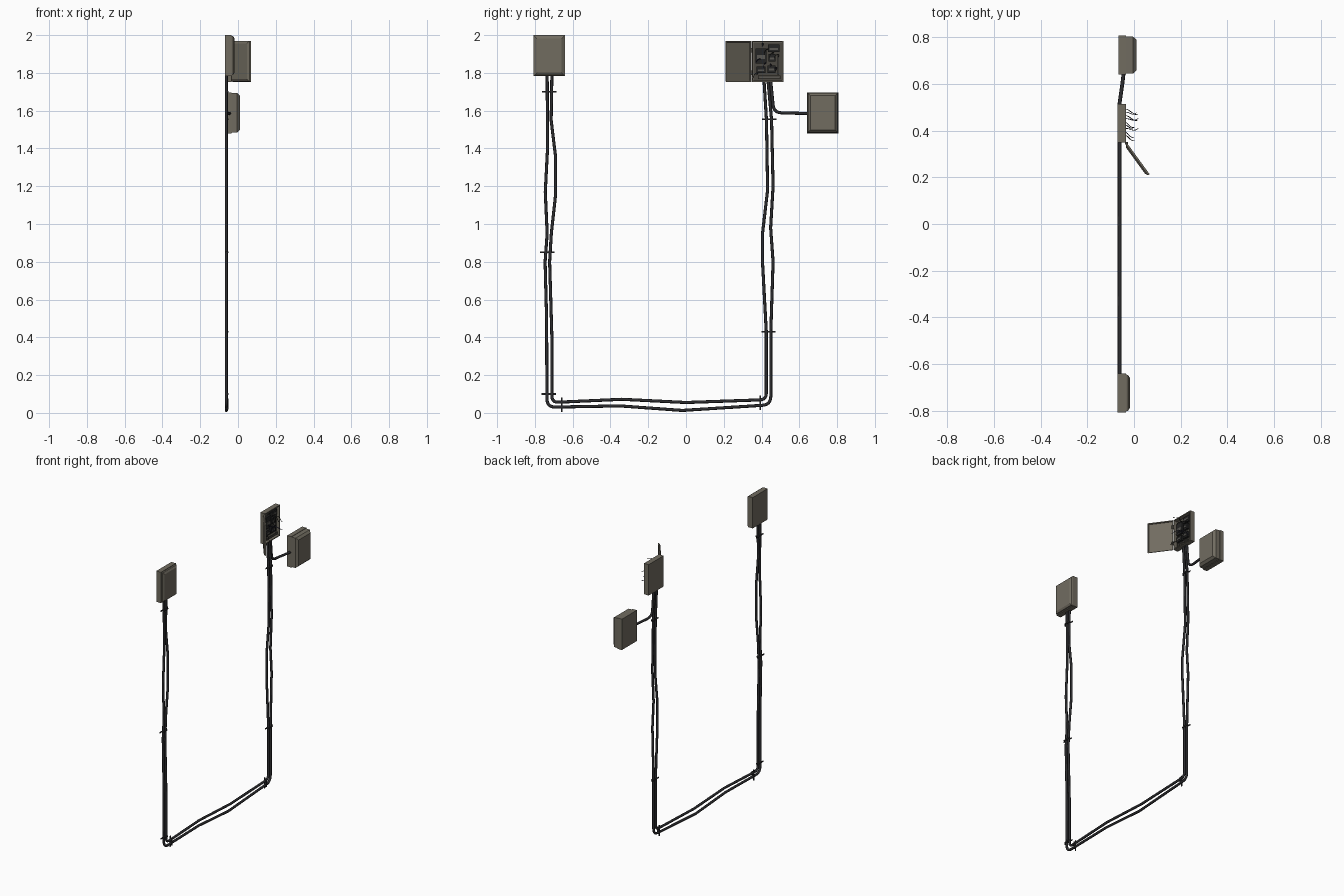
import bpy, bmesh, math, random
from mathutils import Vector, Matrix

if "Cube" in bpy.data.objects:
    bpy.data.objects.remove(bpy.data.objects["Cube"])

random.seed(4)


def material(name, rgb):
    m = bpy.data.materials.new(name)
    m.diffuse_color = (*rgb, 1)
    m.use_nodes = True
    m.node_tree.nodes["Principled BSDF"].inputs["Base Color"].default_value = m.diffuse_color
    return m


METAL = material("olive grey metal", (0.165, 0.150, 0.118))
INNER = material("dark metal", (0.07, 0.064, 0.052))
CABLE = material("cable black", (0.025, 0.025, 0.028))
PART = material("component black", (0.018, 0.018, 0.018))
PLATE = material("component grey", (0.10, 0.095, 0.085))
WIRE = material("wire navy", (0.02, 0.02, 0.06))


def finish(bm, name, mat):
    bmesh.ops.recalc_face_normals(bm, faces=bm.faces)
    me = bpy.data.meshes.new(name)
    bm.to_mesh(me)
    bm.free()
    me.materials.append(mat)
    ob = bpy.data.objects.new(name, me)
    bpy.context.collection.objects.link(ob)
    return ob


def box(name, x, y, z, mat):
    bm = bmesh.new()
    bmesh.ops.create_cube(bm, size=1)
    for v in bm.verts:
        v.co = [a + (b - a) * (c + 0.5) for (a, b), c in zip((x, y, z), v.co)]
    return finish(bm, name, mat)


def stack(name, y, z, rings, mat, open_front=False):
    """Rectangular rings (x, inset) skinned along +x."""
    bm = bmesh.new()
    loops = []
    for x, i in rings:
        loops.append([bm.verts.new((x, a, b)) for a, b in (
            (y[0] + i, z[0] + i), (y[1] - i, z[0] + i),
            (y[1] - i, z[1] - i), (y[0] + i, z[1] - i))])
    for p, q in zip(loops, loops[1:]):
        for k in range(4):
            bm.faces.new((p[k], p[(k + 1) % 4], q[(k + 1) % 4], q[k]))
    bm.faces.new(loops[0])
    bm.faces.new(loops[-1])
    return finish(bm, name, mat)


def tube(name, pts, r, mat, sides=1):
    cu = bpy.data.curves.new(name, 'CURVE')
    cu.dimensions = '3D'
    cu.bevel_depth, cu.bevel_resolution, cu.use_fill_caps = r, sides, True
    s = cu.splines.new('POLY')
    s.points.add(len(pts) - 1)
    for p, c in zip(s.points, pts):
        p.co = (*c, 1)
    s.use_smooth = True
    cu.materials.append(mat)
    ob = bpy.data.objects.new(name, cu)
    bpy.context.collection.objects.link(ob)
    bpy.ops.object.select_all(action='DESELECT')
    ob.select_set(True)
    bpy.context.view_layer.objects.active = ob
    bpy.ops.object.convert(target='MESH')
    return ob


def cable(name, path, corners=(), rad=0.045, x=-0.0615):
    """Cable on the wall; listed corner points are rounded."""
    pts = [Vector((p[2] if len(p) > 2 else x, p[0], p[1])) for p in path]
    out = []
    for i, p in enumerate(pts):
        if i not in corners:
            out.append(p)
            continue
        a = p + (pts[i - 1] - p).normalized() * rad
        b = p + (pts[i + 1] - p).normalized() * rad
        for k in range(7):
            t = k / 6
            out.append(a * (1 - t) ** 2 + p * 2 * t * (1 - t) + b * t * t)
    return tube(name, out, 0.0082, CABLE, 2)


# closed boxes: body plus chamfered lid
stack("left_box", (-0.807, -0.641), (1.783, 2.0),
      [(-0.07, 0), (-0.034, 0), (-0.034, 0.004), (-0.026, 0.006), (-0.018, 0.018)], METAL)
stack("right_box", (0.641, 0.807), (1.48, 1.697),
      [(-0.066, 0), (-0.034, 0), (-0.034, 0.003), (-0.004, 0.004), (0.011, 0.018)], METAL)

# open box: hollow tray with dark back panel
OY, OZ = (0.349, 0.515), (1.753, 1.97)
stack("open_box", OY, OZ, [(-0.07, 0), (-0.034, 0), (-0.034, 0.006), (-0.06, 0.006)], METAL)
box("back_panel", (-0.0605, -0.057), (0.357, 0.507), (1.761, 1.962), INNER)

# swung door, hollow on its inner side
door = stack("door", (0, 0.166), OZ, [(0.015, 0.014), (0.008, 0.002), (0, 0), (0, 0.006), (0.006, 0.008)], METAL)
door.data.transform(Matrix.Translation((-0.03, 0.347, 0)) @ Matrix.Rotation(math.radians(-144), 4, 'Z'))
for z in (1.80, 1.92):
    box("hinge", (-0.038, -0.026), (0.341, 0.352), (z - 0.012, z + 0.012), INNER)

# electrical components
for y0, y1, z0, z1, m in ((0.368, 0.425, 1.85, 1.93, PART), (0.437, 0.475, 1.86, 1.90, PART),
                          (0.435, 0.495, 1.91, 1.95, PART), (0.372, 0.42, 1.80, 1.835, PART),
                          (0.432, 0.475, 1.80, 1.84, PART), (0.38, 0.50, 1.768, 1.785, INNER)):
    box("component", (-0.058, -0.042), (y0, y1), (z0, z1), m)
    box("component_face", (-0.042, -0.038), (y0 + 0.008, y1 - 0.008),
        (z0 + (z1 - z0) * 0.3, z0 + (z1 - z0) * 0.55), PLATE)
box("bus_bar", (-0.058, -0.048), (0.484, 0.492), (1.79, 1.90), PLATE)

# loose wires curling out of the open box
for i in range(9):
    y, z = 0.375 + 0.014 * i, 1.79 + 0.15 * ((i * 4) % 9) / 8
    reach = random.uniform(0.045, 0.07)
    dy, dz = random.uniform(-0.02, 0.015), random.uniform(-0.03, 0.03)
    pts = [(-0.05 + reach * t, y + dy * t * t + 0.006 * math.sin(6 * t), z + dz * t + 0.012 * math.sin(4 * t))
           for t in [k / 7 for k in range(8)]]
    tube("loose_wire", pts, 0.0018, WIRE if i % 2 else PART, 0)

# long cables between the left and open boxes
cable("outer_cable", [(-0.735, 1.79), (-0.733, 1.40), (-0.745, 1.17), (-0.735, 0.95), (-0.746, 0.80),
                      (-0.738, 0.50), (-0.736, 0.03), (-0.35, 0.037), (-0.02, 0.013), (0.449, 0.043),
                      (0.449, 0.43), (0.461, 0.80), (0.448, 0.98), (0.461, 1.20), (0.453, 1.55), (0.434, 1.76)], (6, 9))
cable("inner_cable", [(-0.71, 1.79), (-0.714, 1.55), (-0.691, 1.36), (-0.691, 1.15), (-0.713, 0.95),
                      (-0.722, 0.80), (-0.71, 0.40), (-0.71, 0.055), (-0.34, 0.072), (0.0, 0.055), (0.425, 0.07),
                      (0.425, 0.43), (0.405, 0.80), (0.405, 0.95), (0.432, 1.18), (0.426, 1.55), (0.413, 1.76)], (7, 10), 0.035)
# short branch to the right box
cable("branch_cable", [(0.448, 1.76), (0.465, 1.59), (0.52, 1.588), (0.60, 1.586, -0.05), (0.65, 1.585, -0.044)], (1,), 0.04)


# clips holding cable pairs to the wall
def clip(y, z, upright):
    a, t = 0.038, 0.004
    ys, zs = ((y - t, y + t), (z - a, z + a)) if upright else ((y - a, y + a), (z - t, z + t))
    box("clip_plate", (-0.069, -0.065), ys, zs, CABLE)
    b = 0.024
    ys, zs = ((y - t, y + t), (z - b, z + b)) if upright else ((y - b, y + b), (z - t, z + t))
    box("clip_strap", (-0.069, -0.0515), ys, zs, CABLE)


for y, z in ((-0.724, 1.70), (-0.734, 0.85), (-0.726, 0.10), (0.437, 0.43), (0.44, 1.555)):
    clip(y, z, False)
clip(-0.657, 0.043, True)
clip(0.392, 0.053, True)
